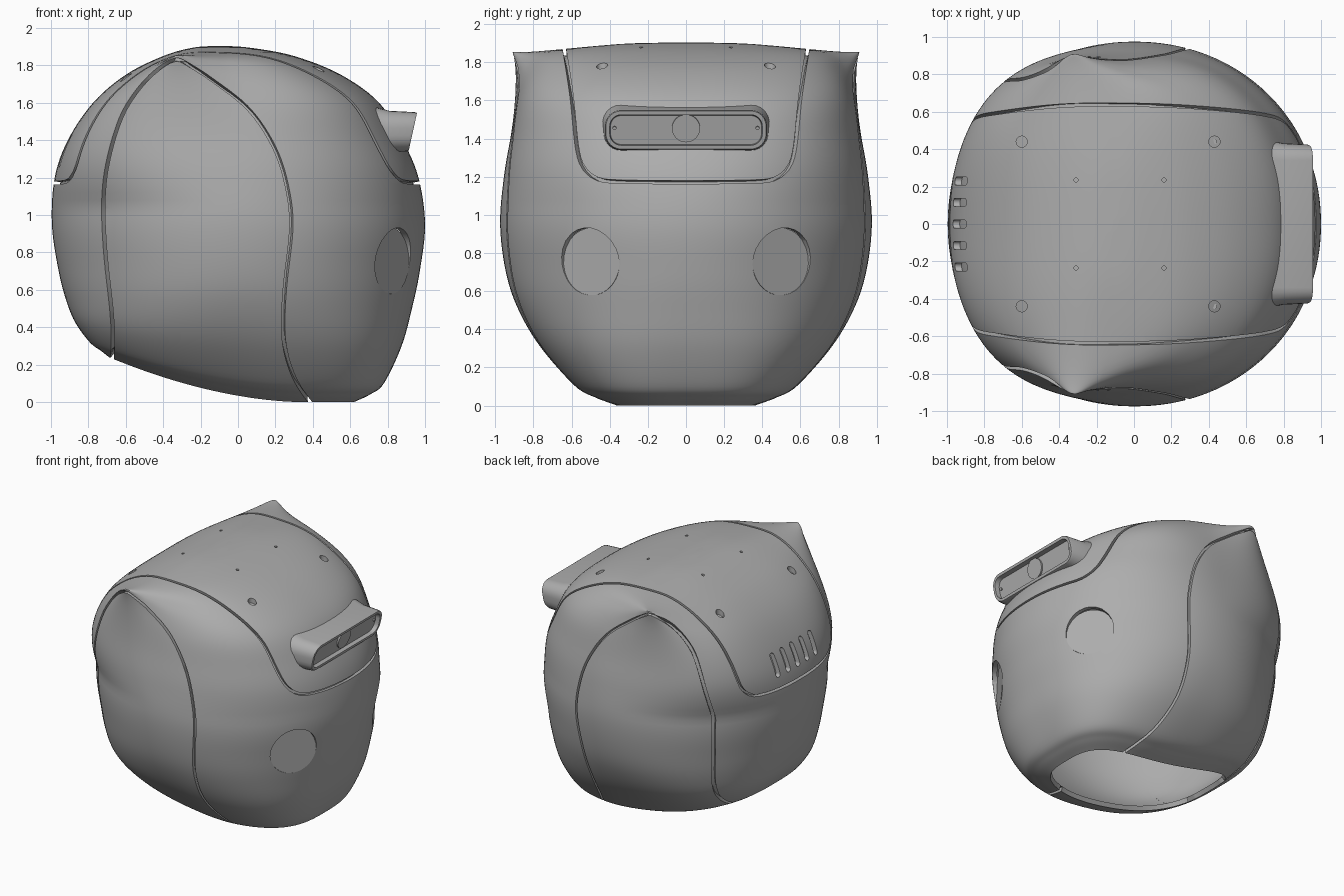
import bpy, bmesh, math
from mathutils import Vector, Matrix

if "Cube" in bpy.data.objects:
    bpy.data.objects.remove(bpy.data.objects["Cube"], do_unlink=True)

SHELL = 0.035
GAP = 0.009
AROUND = 144
grey = bpy.data.materials.new("shell grey")
grey.use_nodes = True
grey.diffuse_color = (0.42, 0.42, 0.42, 1)
grey.node_tree.nodes["Principled BSDF"].inputs["Base Color"].default_value = (0.42, 0.42, 0.42, 1)


def make_object(name, bm, cutter=False):
    bmesh.ops.recalc_face_normals(bm, faces=bm.faces)
    mesh = bpy.data.meshes.new(name)
    bm.to_mesh(mesh)
    bm.free()
    mesh.materials.append(grey)
    ob = bpy.data.objects.new(name, mesh)
    bpy.context.collection.objects.link(ob)
    ob.hide_render = cutter
    return ob


def smooth(points, steps):
    """Catmull-Rom curve through the points, in any dimension."""
    pts = [Vector(p) for p in points]
    pts = [2 * pts[0] - pts[1]] + pts + [2 * pts[-1] - pts[-2]]
    out = []
    for a, b, c, d in zip(pts, pts[1:], pts[2:], pts[3:]):
        for i in range(steps):
            t = i / steps
            out.append(b + (c - a) * (t / 2) + (2 * a - 5 * b + 4 * c - d) * (t * t / 2)
                       + (3 * b - a - 3 * c + d) * (t ** 3 / 2))
    return out + [pts[-2]]


def loft(bm, rings, cap_start=False, cap_end=False):
    loops = [[bm.verts.new(p) for p in ring] for ring in rings]
    for lo, hi in zip(loops, loops[1:]):
        for i in range(len(lo)):
            j = (i + 1) % len(lo)
            bm.faces.new((lo[i], lo[j], hi[j], hi[i]))
    if cap_start:
        bm.faces.new(loops[0])
    if cap_end:
        bm.faces.new(loops[-1])
    return loops


def cylinder(bm, centre, direction, radius, depth, sides=32):
    turn = Vector(direction).to_track_quat("Z", "Y").to_matrix().to_4x4()
    bmesh.ops.create_cone(bm, cap_ends=True, segments=sides, radius1=radius, radius2=radius,
                          depth=depth, matrix=Matrix.Translation(centre) @ turn)


def rounded(hw, hh, r, n=6):
    """Rounded rectangle outline about the origin."""
    out = []
    for q, (sx, sy) in enumerate(((1, 1), (-1, 1), (-1, -1), (1, -1))):
        for i in range(n + 1):
            a = (q + i / n) * math.pi / 2
            out.append((sx * (hw - r) + r * math.cos(a), sy * (hh - r) + r * math.sin(a)))
    return out


def inside_distance(poly, u, v):
    """Distance to a closed outline, positive inside."""
    best, inside = 9.0, False
    for (ax, ay), (bx, by) in zip(poly, poly[1:] + poly[:1]):
        dx, dy = bx - ax, by - ay
        t = ((u - ax) * dx + (v - ay) * dy) / (dx * dx + dy * dy)
        t = min(1, max(0, t))
        best = min(best, (ax + t * dx - u) ** 2 + (ay + t * dy - v) ** 2)
        if (ay > v) != (by > v) and u < ax + (v - ay) / dy * dx:
            inside = not inside
    return math.sqrt(best) if inside else -math.sqrt(best)


def slice_sheet(bm, field, level):
    """Cut new edges into a sheet where the field equals the level."""
    value = {v: field(v.co) - level for v in bm.verts}
    cut = []
    for e in list(bm.edges):
        a, b = e.verts
        if value[a] * value[b] < 0:
            cut.append(bmesh.utils.edge_split(e, a, value[a] / (value[a] - value[b]))[1])
    bmesh.ops.connect_verts(bm, verts=cut)


def drop_faces(bm, test):
    doomed = [f for f in bm.faces if test(f.calc_center_median())]
    bmesh.ops.delete(bm, geom=doomed, context="FACES")


def thicken(bm):
    """Give a sheet an inner skin and walls along its borders."""
    bm.normal_update()
    inner = {v: co for v, co in [(v, v.co - v.normal * SHELL) for v in bm.verts]}
    inner = {v: bm.verts.new(co) for v, co in inner.items()}
    rim = [e for e in bm.edges if e.is_boundary]
    for f in list(bm.faces):
        bm.faces.new([inner[v] for v in reversed(f.verts)])
    for a, b in [e.verts for e in rim]:
        bm.faces.new((a, b, inner[b], inner[a]))


# Head form: height, back, front, half width
ROWS = [(0, -.69, .62, .38), (.04, -.73, .705, .485), (.1, -.79, .78, .59),
        (.3, -.87, .875, .765), (.5, -.92, .93, .88), (.7, -.96, .972, .945),
        (.95, -.995, 1, .975), (1.2, -.98, .965, .955), (1.4, -.91, .88, .92),
        (1.6, -.775, .755, .875), (1.75, -.6, .55, .8), (1.85, -.4, .3, .68),
        (1.895, -.24, .06, .36), (1.905, -.1, -.1, 0)]


def head_point(row, angle):
    z, back, front, width = row
    c, s = math.cos(angle), math.sin(angle)
    # squarer at the neck and toward the upper back
    fade = max(0, 1 - z / 0.8) ** 2
    square = min(1, max(0, (z - 1.05) / 0.6)) * (1.4 if c < 0 else 0.4)
    power = 2 / (2.06 + 1.1 * fade + square)
    x = (back + front) / 2 + (front - back) / 2 * math.copysign(abs(c) ** power, c)
    y = width * math.copysign(abs(s) ** power, s)
    # neck opening rises toward the back
    z += fade * 0.24 * (max(0, 0.35 - x) / 1.04) ** 1.8
    # pull the upper corners out into ears
    pull = Vector((-0.34, math.copysign(0.925, y), 1.868)) - Vector((x, y, z))
    d2 = (0.85 * pull.x) ** 2 + pull.y ** 2 + pull.z ** 2
    f = min(0.96, 1.6 * math.exp(-d2 / 0.06))
    return Vector((x + 0.6 * f * pull.x, y + f * pull.y, z + f * pull.z))


def head_surface():
    bm = bmesh.new()
    rows = smooth(ROWS, 6)
    rings = [[head_point(r, math.tau * i / AROUND) for i in range(AROUND)] for r in rows[:-1]]
    top = loft(bm, rings)[-1]
    tip = bm.verts.new((-0.1, 0, 1.905))
    for i in range(AROUND):
        bm.faces.new((top[i], top[(i + 1) % AROUND], tip))
    bm.normal_update()
    return bm


# Seam outlines: top cover across y and z, side panel across x and z
corner = [(.69, 2.2), (.638, 1.87), (.6, 1.62), (.573, 1.36), (.54, 1.25), (.47, 1.19), (.37, 1.175), (.15, 1.172)]
cover_line = [tuple(p) for p in smooth(corner + [(-y, z) for y, z in reversed(corner)], 4)]
side = [(-.68, .1), (-.67, .4), (-.71, .8), (-.72, 1.08), (-.695, 1.29), (-.63, 1.51), (-.55, 1.65),
        (-.445, 1.765), (-.337, 1.83), (-.25, 1.795), (-.12, 1.71), (.064, 1.56), (.2, 1.35),
        (.267, 1.13), (.285, .92), (.25, .6), (.245, .33), (.305, .12), (.43, -.06)]
side_line = [tuple(p) for p in smooth(side, 4)] + [(.43, -.6), (-.68, -.6)]

EYE = Vector((.84, .51, .755))
EYE_AXIS = Vector((.84, .55, 0)).normalized()


def cover_field(p):
    return inside_distance(cover_line, p.y, p.z)


def side_field(p):
    return inside_distance(side_line, p.x, p.z)


def eye_field(p):
    if p.x < 0.3:
        return -1
    offset = Vector((p.x, abs(p.y), p.z)) - EYE
    return 0.177 - (offset - EYE_AXIS * offset.dot(EYE_AXIS)).length


def cut_eyes(bm):
    slice_sheet(bm, eye_field, 0)
    drop_faces(bm, lambda p: eye_field(p) > 0)


# Inner liner, which closes the bottom of every seam
bm = head_surface()
for v, n in [(v, v.normal.copy()) for v in bm.verts]:
    v.co -= n * (SHELL - 0.001)
cut_eyes(bm)
liner = make_object("inner_liner", bm)

# Cut the seams and eye holes into one sheet
sheet = head_surface()
for field in (cover_field, side_field):
    slice_sheet(sheet, field, -GAP)
    slice_sheet(sheet, field, GAP)
    drop_faces(sheet, lambda p: abs(field(p)) < GAP)
cut_eyes(sheet)

# Sort the sheet into panels and thicken each one
rules = {
    "top_cover": lambda p: cover_field(p) > 0,
    "left_side_panel": lambda p: p.y > 0 and side_field(p) > 0,
    "right_side_panel": lambda p: p.y < 0 and side_field(p) > 0,
    "face_shell": lambda p: cover_field(p) < 0 and side_field(p) < 0,
}
panels = {}
for name, rule in rules.items():
    bm = sheet.copy()
    drop_faces(bm, lambda p: not rule(p))
    thicken(bm)
    panels[name] = make_object(name, bm)
sheet.free()

# Eye discs, screws, and cutters for the camera window, rear vents and screw holes
bm = bmesh.new()
discs = bmesh.new()
for s in (1, -1):
    flip = Vector((1, s, 1))
    cylinder(discs, (EYE - EYE_AXIS * .03) * flip, EYE_AXIS * flip, .1768, .008, 48)
    for x, z in ((-.6, 1.65), (.43, 1.72)):
        cylinder(bm, (x, .44 * s, 1.75), (0, 0, 1), .03, .6, 20)
        cylinder(discs, (x, .44 * s, z), (0, 0, 1), .014, .05, 12)
    for x in (-.31, .16):
        cylinder(bm, (x, .235 * s, 1.8), (0, 0, 1), .011, .4, 12)
loft(bm, [[(x, y, z + 1.445) for y, z in rounded(.4, .08, .06)] for x in (.6, 1.15)], True, True)
for k in range(-2, 3):
    loft(bm, [[(x, y + k * .115, z + 1.34) for y, z in rounded(.022, .085, .021)]
              for x in (-1.15, -.75)], True, True)
hole_cutter = make_object("hole_cutter", bm, True)
eye_discs = make_object("eye_discs_and_screws", discs)

cover = panels["top_cover"]
bpy.context.view_layer.objects.active = cover
mod = cover.modifiers.new("holes", "BOOLEAN")
mod.operation = "DIFFERENCE"
mod.solver = "EXACT"
mod.object = hole_cutter
bpy.ops.object.modifier_apply(modifier=mod.name)
hole_cutter.hide_viewport = True

# Camera housing with a slightly flared base and a recessed face
bm = bmesh.new()
rings = []
for grow, back in ((.05, .3), (.012, .15), (.005, .012), (0, 0), (-.02, 0), (-.024, .035)):
    outline = rounded(.42 + grow, .1 + grow, .08 + grow)
    rings.append([(.935 + .22 * z - back, y, z + 1.445) for y, z in outline])
loft(bm, rings, False, True)
housing = make_object("camera_housing", bm)

# Camera lens and face screws
bm = bmesh.new()
tilt = (1, 0, -.22)
cylinder(bm, (.905, 0, 1.455), tilt, .074, .02)
for s in (1, -1):
    cylinder(bm, (.905, .375 * s, 1.455), tilt, .01, .015, 12)
lens = make_object("camera_lens", bm)

# Smooth shading with crisp seams
bpy.ops.object.select_all(action="DESELECT")
for ob in [*panels.values(), liner, eye_discs, housing, lens]:
    ob.select_set(True)
bpy.ops.object.shade_smooth_by_angle(angle=math.radians(35))
